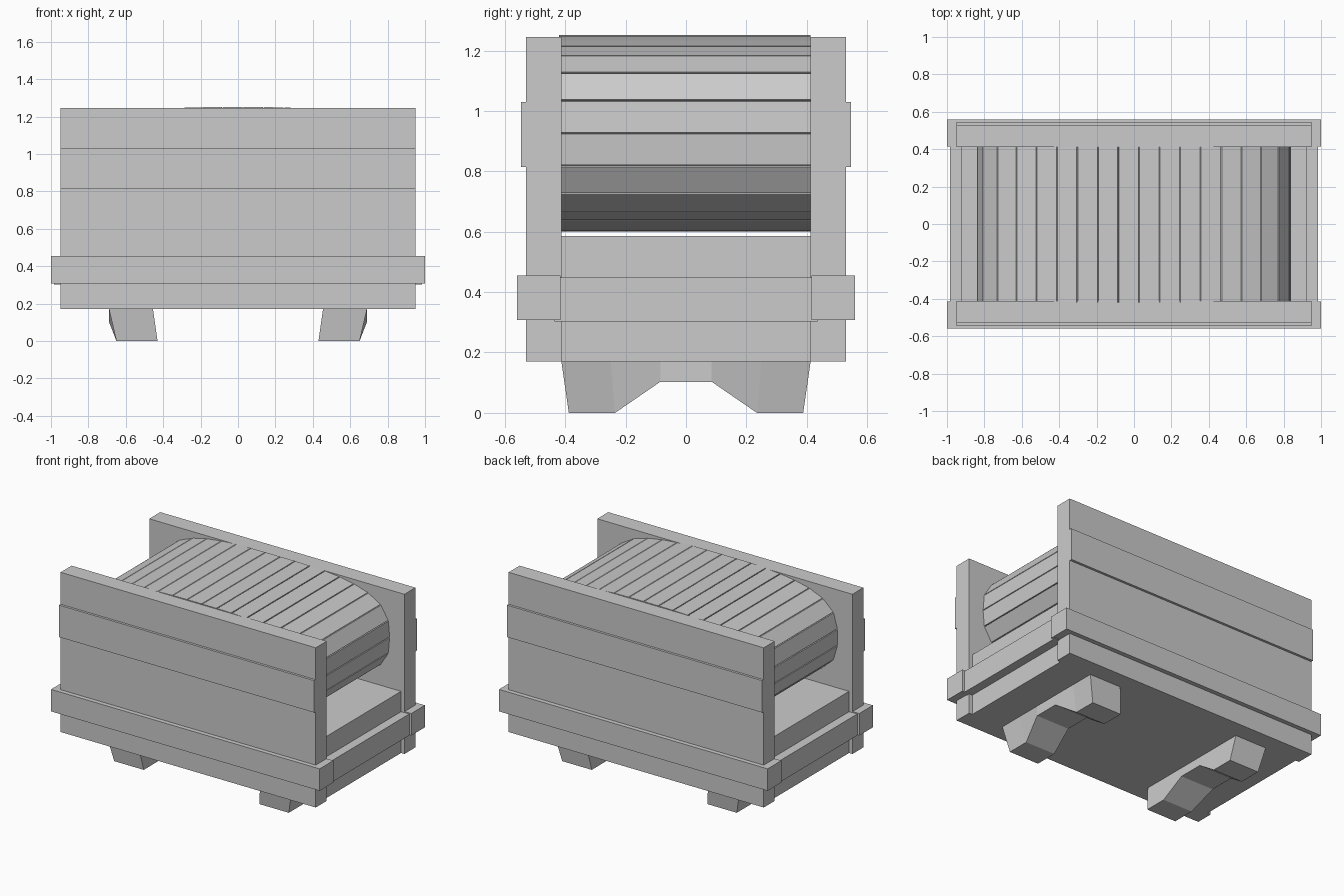
import bpy, math

if "Cube" in bpy.data.objects:
    bpy.data.objects.remove(bpy.data.objects["Cube"])


def mesh_object(name, verts, faces):
    me = bpy.data.meshes.new(name)
    me.from_pydata(verts, [], faces)
    me.update()
    ob = bpy.data.objects.new(name, me)
    bpy.context.collection.objects.link(ob)
    return ob


def loft(name, sections):
    # skin a list of equal-length closed sections, with capped ends
    n = len(sections[0])
    verts = [p for s in sections for p in s]
    faces = [tuple(range(n))[::-1],
             tuple(range((len(sections) - 1) * n, len(sections) * n))]
    for k in range(len(sections) - 1):
        for i in range(n):
            j = (i + 1) % n
            faces.append((k*n + i, k*n + j, (k+1)*n + j, (k+1)*n + i))
    ob = mesh_object(name, verts, faces)
    import bmesh
    bm = bmesh.new()
    bm.from_mesh(ob.data)
    bmesh.ops.recalc_face_normals(bm, faces=bm.faces)
    bm.to_mesh(ob.data)
    bm.free()
    return ob


def box(name, x0, x1, y0, y1, z0, z1):
    x0, x1 = sorted((x0, x1))
    y0, y1 = sorted((y0, y1))
    return loft(name, [[(x0, y0, z), (x1, y0, z), (x1, y1, z), (x0, y1, z)]
                       for z in (z0, z1)])


# base block
box("base", -0.925, 0.925, -0.413, 0.413, 0.17, 0.585)

# long walls with raised plank and lower rail
for s, side in ((-1, "front"), (1, "back")):
    box(side + "_wall", -0.95, 0.95, s*0.413, s*0.53, 0.17, 1.245)
    box(side + "_raised_plank", -0.95, 0.95, s*0.52, s*0.546, 0.815, 1.03)
    box(side + "_rail", -1.0, 1.0, s*0.415, s*0.56, 0.307, 0.455)

# end rails and feet
for s, side in ((-1, "left"), (1, "right")):
    box(side + "_end_rail", s*0.90, s*0.985, -0.435, 0.435, 0.303, 0.448)
    # top y, bottom y, bottom z, outer bottom x, inner bottom x
    half = [(0.413, 0.388, 0.0, 0.65, 0.43),
            (0.25, 0.235, 0.0, 0.65, 0.43),
            (0.085, 0.085, 0.103, 0.69, 0.445)]
    rows = [(-a, -b, c, d, e) for a, b, c, d, e in half] + half[::-1]
    loft(side + "_foot", [[(s*0.69, yt, 0.172), (s*0.455, yt, 0.172),
                           (s*xi, yb, zb), (s*xo, yb, zb)]
                          for yt, yb, zb, xo, xi in rows])

# slatted roll: rounded oval resampled at equal slat widths
A, B, CZ, EXP = 0.84, 0.325, 0.926, 3.1


def oval(t):
    c, s = math.cos(t), math.sin(t)
    return (A * math.copysign(abs(c) ** (2/EXP), c),
            CZ + B * math.copysign(abs(s) ** (2/EXP), s))


dense = [oval(2*math.pi*i/4000) for i in range(4001)]
length = [0.0]
for p, q in zip(dense, dense[1:]):
    length.append(length[-1] + math.dist(p, q))
slats = round(length[-1] / 0.109)
corners, k = [], 0
for i in range(slats):
    while length[k] < length[-1] * i / slats:
        k += 1
    corners.append(dense[k])

# narrow groove between neighbouring slats
profile = []
for i, (x, z) in enumerate(corners):
    px, pz = corners[i - 1]
    nx, nz = corners[(i + 1) % slats]
    g = 0.03
    profile += [(x + (px - x)*g, z + (pz - z)*g),
                (x*0.99, CZ + (z - CZ)*0.98),
                (x + (nx - x)*g, z + (nz - z)*g)]
loft("slatted_roll", [[(x, y, z) for x, z in profile] for y in (-0.42, 0.413)])
